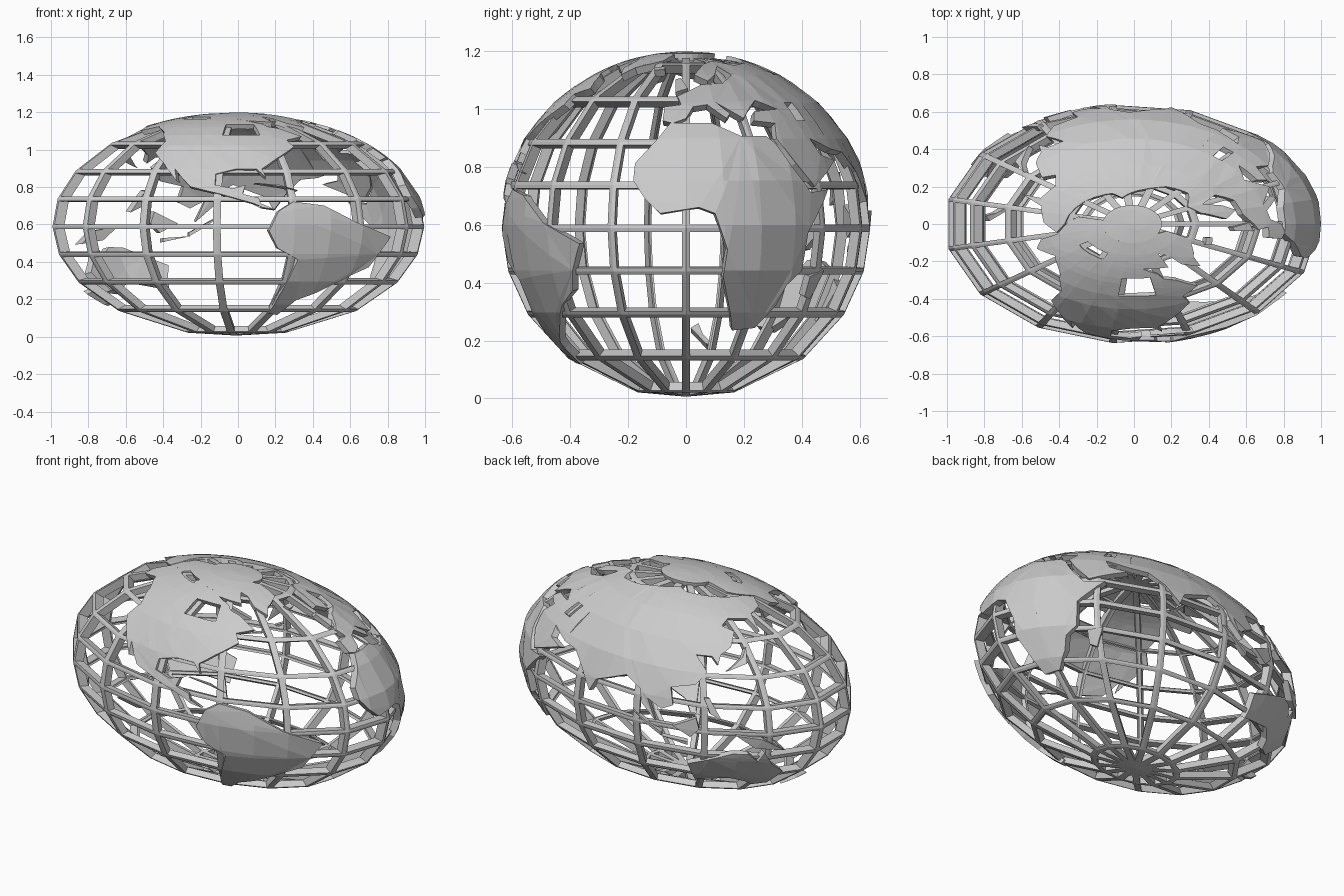
import bpy
import bmesh
import math
from mathutils import Vector

cube = bpy.data.objects.get("Cube")
if cube:
    bpy.data.objects.remove(cube)

# One grey for everything
grey = bpy.data.materials.new("plain_grey")
grey.use_nodes = True
COLOR = (0.6, 0.6, 0.6, 1)
grey.diffuse_color = COLOR
grey.node_tree.nodes["Principled BSDF"].inputs["Base Color"].default_value = COLOR

SCALE = (1.005, 0.64, 0.597)
CENTRE = (-0.009, 0, 0.597)
RING_HEIGHTS = [-0.965, -0.77, -0.515, -0.265, -0.015, 0.235, 0.485, 0.735, 0.94]
MERIDIANS = 15


def on_sphere(lon, lat, radius=1.0):
    a, b = math.radians(lon), math.radians(lat)
    return Vector((math.cos(a) * math.cos(b), math.sin(a) * math.cos(b), math.sin(b))) * radius


def face_outward(bm):
    for f in bm.faces:
        f.normal_update()
        if f.normal.dot(f.calc_center_median()) < 0:
            f.normal_flip()
    bm.normal_update()


def finish(name, bm, thickness):
    """Squash the unit sphere and give the shell its depth."""
    face_outward(bm)
    mesh = bpy.data.meshes.new(name)
    bm.to_mesh(mesh)
    bm.free()
    mesh.materials.append(grey)
    ob = bpy.data.objects.new(name, mesh)
    bpy.context.collection.objects.link(ob)
    ob.scale, ob.location = SCALE, CENTRE
    shell = ob.modifiers.new("Shell", "SOLIDIFY")
    shell.thickness = thickness
    shell.offset = -1


# Cage of rings and meridians: a faceted globe with the middle of each cell removed
bm = bmesh.new()
step = 360 / MERIDIANS
rings = [[bm.verts.new(on_sphere(i * step, math.degrees(math.asin(h)))) for i in range(MERIDIANS)]
         for h in RING_HEIGHTS]
poles = [bm.verts.new((0, 0, s)) for s in (-0.99, 0.99)]
for i in range(MERIDIANS):
    j = (i + 1) % MERIDIANS
    for low, high in zip(rings, rings[1:]):
        bm.faces.new((low[i], low[j], high[j], high[i]))
    bm.faces.new((poles[0], rings[0][j], rings[0][i]))
    bm.faces.new((poles[1], rings[-1][i], rings[-1][j]))
face_outward(bm)
cells = list(bm.faces)
bmesh.ops.inset_individual(bm, faces=cells, thickness=0.021, use_even_offset=True)
bmesh.ops.delete(bm, geom=cells, context="FACES")
finish("globe_cage", bm, 0.058)


def land(name, coast, hole=None):
    """Curved plate from a coastline of (longitude, latitude); hole is a box in degrees."""
    bm = bmesh.new()
    bm.faces.new([bm.verts.new((x, y, 0)) for x, y in coast])
    bm.normal_update()
    bmesh.ops.triangulate(bm, faces=list(bm.faces), ngon_method="EAR_CLIP")
    cuts = [(x, 0) for x in range(-204, 204, 12)] + [(y, 1) for y in range(-75, 90, 15)]
    if hole:
        cuts += [(hole[0], 0), (hole[1], 0), (hole[2], 1), (hole[3], 1)]
    for value, axis in cuts:
        co, no = Vector(), Vector()
        co[axis], no[axis] = value, 1
        bmesh.ops.bisect_plane(bm, geom=bm.verts[:] + bm.edges[:] + bm.faces[:],
                               dist=0.001, plane_co=co, plane_no=no)
    if hole:
        inside = [f for f in bm.faces
                  if hole[0] < f.calc_center_median().x < hole[1]
                  and hole[2] < f.calc_center_median().y < hole[3]]
        bmesh.ops.delete(bm, geom=inside, context="FACES")
    for v in bm.verts:
        v.co = on_sphere(v.co.x, v.co.y, 1.008)
    bmesh.ops.remove_doubles(bm, verts=list(bm.verts), dist=0.001)
    bmesh.ops.dissolve_degenerate(bm, edges=list(bm.edges), dist=0.0005)
    finish(name, bm, 0.045)


# Continents
land("africa", [
    (-17, 15), (-17, 21), (-10, 30), (-6, 36), (10, 36), (20, 31), (30, 31), (33, 28),
    (37, 20), (43, 11), (51, 12), (41, -2), (40, -15), (35, -20), (33, -27), (27, -36), (18, -37),
    (12, -17), (13, -8), (9, 4), (4, 6), (-8, 4), (-13, 9)])
land("europe_and_arabia", [
    (-9, 37), (-9, 43), (-2, 44), (-4, 48), (8, 54), (20, 55), (29, 60), (24, 66), (18, 60),
    (12, 56), (5, 60), (14, 68), (26, 71), (41, 67), (60, 69), (60, 26), (50, 30), (52, 24),
    (59, 22), (45, 13), (39, 21), (34, 30), (36, 36), (27, 37), (29, 41), (41, 42), (32, 46),
    (28, 43), (23, 38), (13, 45), (18, 40), (16, 38), (9, 44), (3, 43), (0, 38), (-5, 36)],
    hole=(48, 53, 37, 45))
land("asia", [
    (60, 69), (73, 72), (104, 77), (113, 74), (140, 72), (180, 69), (190, 66), (178, 62),
    (163, 60), (157, 51), (156, 58), (142, 59), (135, 55), (141, 52), (135, 44), (129, 40),
    (127, 35), (125, 39), (118, 39), (122, 31), (117, 24), (108, 21), (109, 12), (105, 9),
    (100, 13), (103, 2), (98, 10), (97, 17), (91, 22), (80, 15), (78, 8), (73, 18), (67, 25),
    (60, 26)])
land("north_america", [
    (-168, 66), (-156, 71), (-128, 70), (-95, 72), (-82, 68), (-72, 64), (-70, 61), (-64, 59),
    (-56, 52), (-66, 49), (-65, 44), (-75, 36), (-81, 30), (-80, 25), (-83, 30), (-90, 30),
    (-97, 27), (-97, 21), (-91, 19), (-87, 21), (-88, 16), (-83, 14), (-82, 9), (-78, 8),
    (-95, 16), (-105, 20), (-112, 30), (-110, 23), (-117, 33), (-124, 40), (-124, 48),
    (-133, 56), (-147, 61), (-158, 57), (-165, 60)], hole=(-97, -78, 53, 63))
land("south_america", [
    (-80, -3), (-77, 7), (-72, 12), (-62, 10), (-50, 1), (-35, -6), (-39, -15), (-41, -22),
    (-48, -27), (-58, -37), (-65, -42), (-69, -53), (-74, -52), (-73, -38), (-70, -18), (-77, -12)])
land("australia", [
    (114, -22), (122, -17), (130, -12), (136, -12), (140, -17), (142, -11), (146, -19),
    (153, -26), (150, -37), (143, -38), (138, -34), (131, -31), (117, -35)])

# Polar land
land("greenland", [(-73, 78), (-60, 81), (-30, 81), (-18, 79), (-22, 71), (-40, 65), (-44, 60),
                   (-52, 65), (-54, 71)])
land("arctic_plate", [(-192, 73), (-168, 66), (-156, 71), (-128, 70), (-95, 72), (-82, 68),
                      (-62, 66), (-60, 81), (-192, 81)], hole=(-148, -118, 70.5, 74))
land("arctic_cap", [(-180, 81), (180, 81), (180, 90), (-180, 90)])

# Smaller islands
land("new_guinea", [(131, -1), (141, -3), (150, -10), (138, -8)])
land("sumatra", [(95, 5), (105, -4), (105, -6), (100, -1)])
land("borneo", [(109, 1), (117, 7), (118, 1), (115, -4)])
land("java", [(105, -6), (114, -7), (114, -9)])
land("philippines", [(120, 18), (122, 18), (126, 7), (122, 10)])
land("japan", [(130, 32), (140, 36), (143, 44), (139, 39)])
land("madagascar", [(44, -17), (50, -15), (47, -25), (44, -24)])
land("new_zealand", [(167, -46), (173, -41), (175, -36), (178, -38), (171, -45)])
land("britain", [(-5, 50), (1, 52), (-3, 58), (-6, 57)])
land("iceland", [(-24, 65), (-16, 66), (-15, 64), (-22, 63)])
land("caribbean_island", [(-84, 22), (-75, 20), (-70, 18), (-76, 21)])
